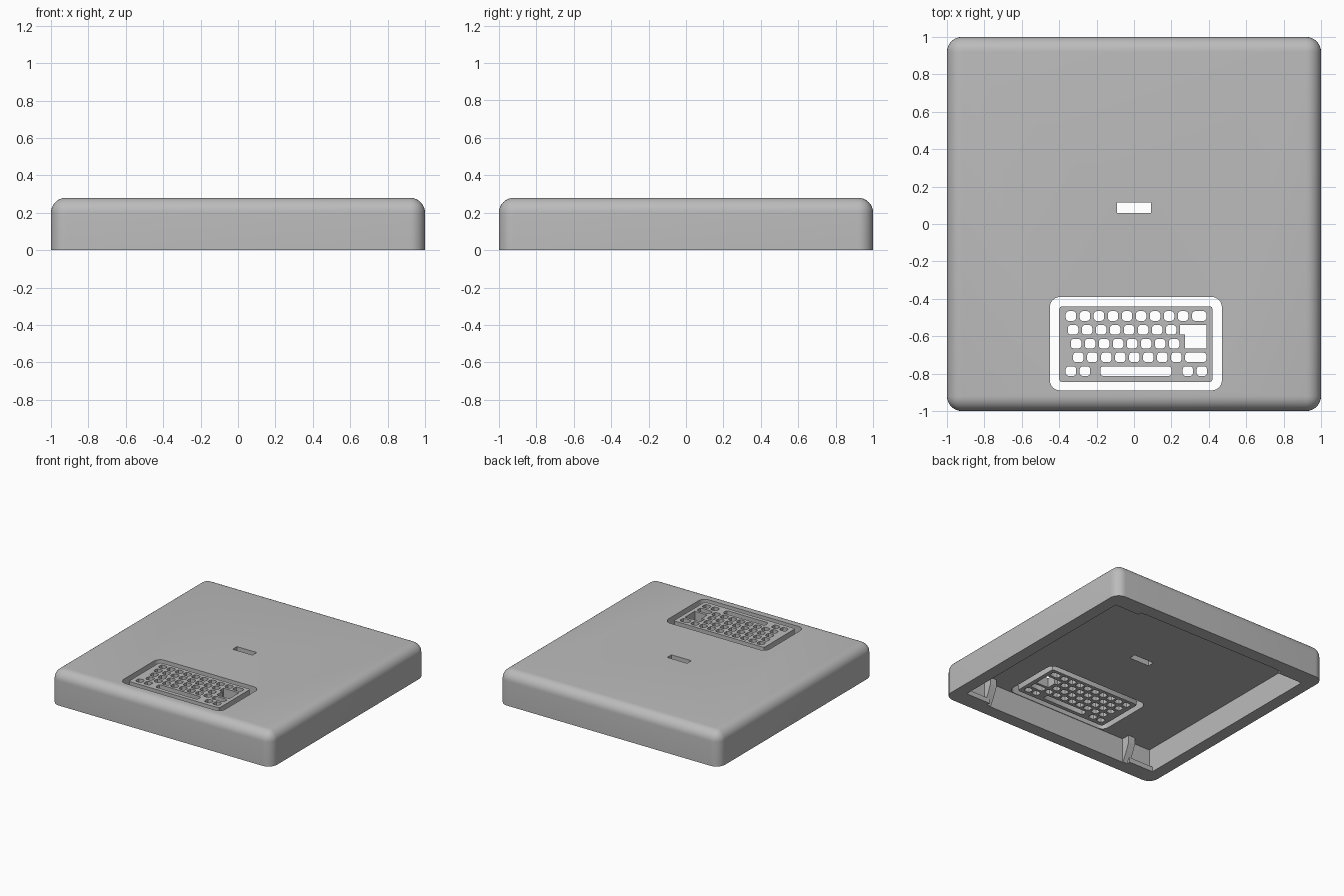
import bpy, bmesh
from mathutils import Matrix, Vector

cube = bpy.data.objects.get("Cube")
if cube:
    bpy.data.objects.remove(cube, do_unlink=True)

COL = (0.5, 0.5, 0.5, 1)
grey = bpy.data.materials.new("plain_grey")
grey.use_nodes = True
grey.diffuse_color = COL
grey.node_tree.nodes["Principled BSDF"].inputs["Base Color"].default_value = COL

TOP, CEILING = 0.28, 0.20
WALL_X, WALL_Y = 0.90, 0.895


def add_mesh(name, bm):
    bmesh.ops.recalc_face_normals(bm, faces=bm.faces)
    me = bpy.data.meshes.new(name)
    bm.to_mesh(me)
    bm.free()
    me.materials.append(grey)
    ob = bpy.data.objects.new(name, me)
    bpy.context.collection.objects.link(ob)
    return ob


def box(name, x0, x1, y0, y1, z0, z1, radius=0, all_but_base=False, segments=6):
    """Box with optionally rounded upright edges, or all edges except the base."""
    bm = bmesh.new()
    bmesh.ops.create_cube(bm, size=1)
    size = Vector((x1 - x0, y1 - y0, z1 - z0))
    mid = Vector((x0 + x1, y0 + y1, z0 + z1)) / 2
    bmesh.ops.scale(bm, vec=size, verts=bm.verts)
    bmesh.ops.translate(bm, vec=mid, verts=bm.verts)
    if radius:
        def rounded(e):
            a, b = (v.co.z for v in e.verts)
            return abs(a - b) > 1e-4 or (all_but_base and a > mid.z)
        edges = [e for e in bm.edges if rounded(e)]
        bmesh.ops.bevel(bm, geom=edges, offset=radius, segments=segments, profile=0.5, affect='EDGES')
    return add_mesh(name, bm)


def cut(target, cutter):
    mod = target.modifiers.new("cut", 'BOOLEAN')
    mod.operation, mod.solver, mod.object = 'DIFFERENCE', 'EXACT', cutter
    cutter.hide_render = True
    bpy.context.view_layer.objects.active = target
    bpy.ops.object.modifier_apply(modifier=mod.name)
    bpy.data.objects.remove(cutter, do_unlink=True)


def shade(ob):
    bpy.ops.object.select_all(action='DESELECT')
    ob.select_set(True)
    bpy.context.view_layer.objects.active = ob
    bpy.ops.object.shade_smooth_by_angle(angle=0.6)


# Hollow case, open underneath, with a keyboard opening and a slot
case = box("case_shell", -1, 1, -1, 1, 0, TOP, 0.08, True, 8)
cut(case, box("cavity_cutter", -WALL_X, WALL_X, -WALL_Y, WALL_Y, -0.1, CEILING))
cut(case, box("opening_cutter", -0.45, 0.47, -0.89, -0.39, 0.1, 0.4, 0.055))
cut(case, box("slot_cutter", -0.09, 0.09, 0.06, 0.115, 0.1, 0.4))
shade(case)

# Keyboard plate: a filled outline with key holes, given thickness
curve = bpy.data.curves.new("keyboard_plate", 'CURVE')
curve.dimensions, curve.fill_mode = '2D', 'BOTH'
curve.extrude = (TOP - CEILING) / 2


def outline(points):
    sp = curve.splines.new('POLY')
    sp.points.add(len(points) - 1)
    for p, (x, y) in zip(sp.points, points):
        p.co = (x, y, 0, 1)
    sp.use_cyclic_u = True


def clipped(x0, x1, y0, y1, r):
    """Rectangle with small two-step rounded corners."""
    pts = []
    for cx, cy, sx, sy in ((x1, y1, 1, 1), (x0, y1, -1, 1), (x0, y0, -1, -1), (x1, y0, 1, -1)):
        arc = [(cx, cy - sy * r), (cx - sx * r * 0.3, cy - sy * r * 0.3), (cx - sx * r, cy)]
        pts += arc if sx * sy > 0 else arc[::-1]
    outline(pts)


clipped(-0.40, 0.42, -0.845, -0.44, 0.015)

PITCH, HALF_W, HALF_H, RIGHT = 0.0749, 0.028, 0.026, 0.387
ROWS = [-0.492, -0.566, -0.640, -0.713, -0.787]


def key(x0, x1, row):
    clipped(x0, x1, ROWS[row] - HALF_H, ROWS[row] + HALF_H, 0.015)


# Regular keys: row, first centre, count
for row, first, count in ((0, -0.337, 9), (1, -0.326, 8), (2, -0.31, 8),
                          (3, -0.298, 8), (4, -0.337, 2), (4, 0.288, 2)):
    for i in range(count):
        x = first + i * PITCH
        key(x - HALF_W, x + HALF_W, row)
# Wide keys, long bar and stepped key
key(0.31, RIGHT, 0)
key(0.273, RIGHT, 3)
key(-0.18, 0.20, 4)
step = ROWS[1] - HALF_H
outline([(0.247, ROWS[1] + HALF_H), (0.247, step), (0.273, step), (0.273, ROWS[2] - HALF_H),
         (RIGHT, ROWS[2] - HALF_H), (RIGHT, ROWS[1] + HALF_H)])

temp = bpy.data.objects.new("plate_outline", curve)
bpy.context.collection.objects.link(temp)
bpy.context.view_layer.update()
mesh = bpy.data.meshes.new_from_object(temp.evaluated_get(bpy.context.evaluated_depsgraph_get()))
bpy.data.objects.remove(temp, do_unlink=True)
mesh.materials.clear()
mesh.materials.append(grey)
mesh.transform(Matrix.Translation((0, 0, (TOP + CEILING) / 2)))
plate = bpy.data.objects.new("keyboard_plate", mesh)
bpy.context.collection.objects.link(plate)
shade(plate)

# Tapered ribs and low corner ledges inside the front and back walls
RIB = [(0.91, 0.0), (0.89, 0.0), (0.85, 0.08), (0.825, 0.14), (0.825, 0.21), (0.91, 0.21)]
for sy, end in ((-1, "front"), (1, "back")):
    for sx, side in ((-1, "right"), (1, "left")):
        bm = bmesh.new()
        face = bm.faces.new([bm.verts.new((sx * 0.64, sy * y, z)) for y, z in RIB])
        ext = bmesh.ops.extrude_face_region(bm, geom=[face])
        bmesh.ops.translate(bm, vec=(sx * 0.06, 0, 0),
                            verts=[v for v in ext["geom"] if isinstance(v, bmesh.types.BMVert)])
        add_mesh(f"{end}_{side}_rib", bm)
        xs = sorted((sx * 0.68, sx * 0.91))
        ys = sorted((sy * 0.86, sy * 0.91))
        box(f"{end}_{side}_ledge", *xs, *ys, 0, 0.04)
